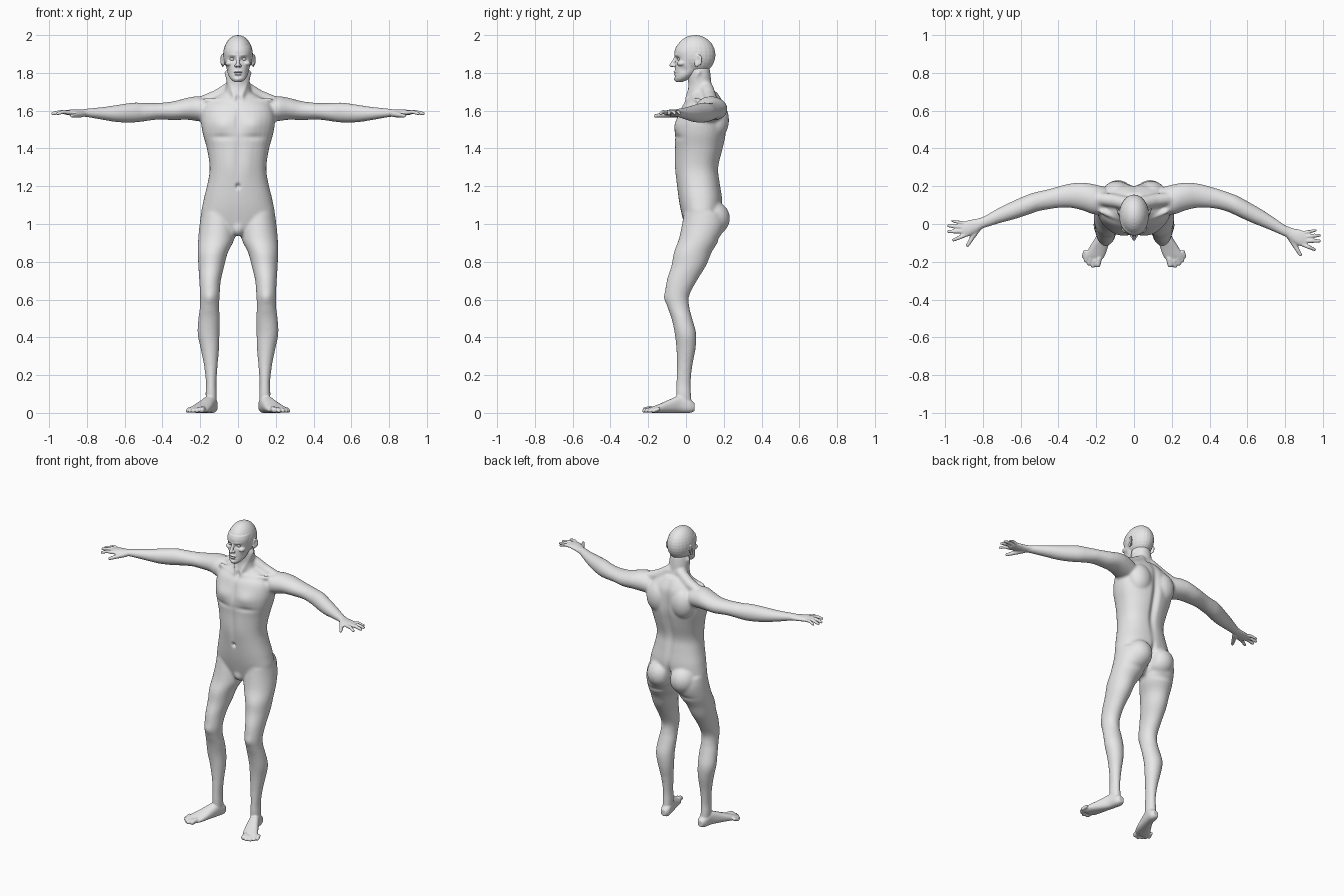
import bpy, bmesh, math
from mathutils import Vector, Matrix

skin = bpy.data.materials.new("grey_skin")
skin.diffuse_color = (0.8, 0.8, 0.8, 1)


def loft(bm, rows, axis="z", power=2.0, sides=32, steps=4):
    """Smooth closed loft; each row is position on axis, two centres, two radii."""
    rows = [Vector(r) for r in rows]
    pts = []
    for i in range(len(rows) - 1):
        p0, p1, p2 = rows[max(i - 1, 0)], rows[i], rows[i + 1]
        p3 = rows[min(i + 2, len(rows) - 1)]
        for k in range(steps):
            t = k / steps
            pts.append(0.5 * (2 * p1 + (p2 - p0) * t + (2 * p0 - 5 * p1 + 4 * p2 - p3) * t * t
                              + (3 * p1 - p0 - 3 * p2 + p3) * t ** 3))
    pts.append(rows[-1])
    rings = []
    for t, a, b, ra, rb in pts:
        ring = []
        for s in range(sides):
            c, d = math.cos(2 * math.pi * s / sides), math.sin(2 * math.pi * s / sides)
            u = a + ra * math.copysign(abs(c) ** (2 / power), c)
            w = b + rb * math.copysign(abs(d) ** (2 / power), d)
            co = {"z": (u, w, t), "x": (t, u, w), "y": (u, t, w)}[axis]
            ring.append(bm.verts.new(co))
        rings.append(ring)
    for r, q in zip(rings, rings[1:]):
        for s in range(sides):
            bm.faces.new((r[s], r[(s + 1) % sides], q[(s + 1) % sides], q[s]))
    bm.faces.new(rings[0])
    bm.faces.new(rings[-1])


def blob(bm, centre, radii, turn=0.0):
    m = Matrix.Translation(centre) @ Matrix.Rotation(turn, 4, "Z") @ Matrix.Diagonal((*radii, 1))
    bmesh.ops.create_uvsphere(bm, u_segments=24, v_segments=16, radius=1, matrix=m)


def tube(bm, *pts):
    """Rounded limb through points of x, y, z, radius."""
    for p in pts:
        blob(bm, p[:3], (p[3],) * 3)
    for p, q in zip(pts, pts[1:]):
        a, b = Vector(p[:3]), Vector(q[:3])
        rot = (b - a).to_track_quat("Z", "Y").to_matrix().to_4x4()
        bmesh.ops.create_cone(bm, cap_ends=True, segments=20, radius1=p[3], radius2=q[3],
                              depth=(b - a).length, matrix=Matrix.Translation((a + b) / 2) @ rot)


def mirror(bm):
    geom = bmesh.ops.duplicate(bm, geom=bm.verts[:] + bm.edges[:] + bm.faces[:])["geom"]
    for v in geom:
        if isinstance(v, bmesh.types.BMVert):
            v.co.x *= -1


def add_object(bm, name):
    mesh = bpy.data.meshes.new(name)
    bmesh.ops.recalc_face_normals(bm, faces=bm.faces[:])
    bm.to_mesh(mesh)
    bm.free()
    obj = bpy.data.objects.new(name, mesh)
    bpy.context.collection.objects.link(obj)
    return obj


def fuse(bm, name, voxel, smooth):
    """Melt overlapping parts into one skin and relax it; returns the object."""
    obj = add_object(bm, name)
    rem = obj.modifiers.new("fuse", "REMESH")
    rem.mode, rem.voxel_size = "VOXEL", voxel
    sm = obj.modifiers.new("relax", "SMOOTH")
    sm.factor, sm.iterations = 0.5, smooth
    deps = bpy.context.evaluated_depsgraph_get()
    mesh = bpy.data.meshes.new_from_object(obj.evaluated_get(deps))
    obj.modifiers.clear()
    obj.data = mesh
    return obj


def sculpt(obj, strokes):
    """Soft mirrored brush strokes: centre, brush radii, push."""
    for c, r, p in strokes:
        for s in ((1, -1) if c[0] else (1,)):
            for v in obj.data.vertices:
                x, y, z = v.co
                d = ((x - s * c[0]) / r[0]) ** 2 + ((y - c[1]) / r[1]) ** 2 + ((z - c[2]) / r[2]) ** 2
                if d < 6:
                    v.co += Vector((s * p[0], p[1], p[2])) * math.exp(-d)


def finish(obj):
    obj.data.materials.clear()
    obj.data.materials.append(skin)
    for f in obj.data.polygons:
        f.use_smooth = True
        f.material_index = 0


# Leg, arm and paired muscles
bm = bmesh.new()
loft(bm, [(1.06, .11, .09, .085, .10), (1.0, .108, .092, .095, .113), (.92, .115, .07, .096, .108),
          (.85, .133, .036, .08, .1), (.78, .141, .015, .069, .092), (.7, .148, -.022, .057, .08),
          (.62, .149, -.047, .052, .064), (.56, .151, -.04, .051, .058), (.5, .153, -.022, .057, .055),
          (.42, .156, -.003, .058, .057), (.34, .149, 0, .049, .051), (.25, .144, -.007, .036, .041),
          (.16, .142, -.013, .028, .038), (.1, .142, -.013, .03, .04), (.03, .14, -.008, .028, .042)])
loft(bm, [(.15, .125, 1.6, .07, .06), (.21, .13, 1.61, .08, .066), (.27, .145, 1.61, .074, .058),
          (.34, .15, 1.6, .064, .05), (.42, .138, 1.597, .055, .044), (.5, .118, 1.592, .052, .049),
          (.55, .1, 1.59, .054, .053), (.63, .065, 1.585, .05, .047), (.71, .03, 1.585, .042, .035),
          (.79, -.01, 1.588, .032, .024), (.83, -.03, 1.588, .03, .019)], "x")
blob(bm, (.085, .14, 1.03), (.087, .093, .092))
blob(bm, (.09, .16, 1.55), (.08, .068, .1))
tube(bm, (.04, .11, 1.72, .035), (.11, .125, 1.675, .036), (.2, .135, 1.64, .034))
tube(bm, (.06, .065, 1.8, .014), (.014, .004, 1.665, .013))
tube(bm, (.02, .005, 1.652, .012), (.17, .065, 1.655, .014))
mirror(bm)
# Torso, neck and groin
loft(bm, [(1.7, 0, .095, .07, .07), (1.66, 0, .1, .14, .09), (1.62, 0, .092, .185, .115),
          (1.55, 0, .083, .196, .13), (1.48, 0, .077, .187, .136), (1.4, 0, .07, .165, .127),
          (1.3, 0, .058, .15, .115), (1.22, 0, .065, .16, .115), (1.12, 0, .078, .184, .115),
          (1.04, 0, .08, .19, .1), (.97, 0, .07, .12, .07), (.94, 0, .06, .05, .04)], power=2.3)
loft(bm, [(1.6, 0, .085, .08, .07), (1.68, 0, .08, .073, .073), (1.73, 0, .075, .064, .063),
          (1.78, 0, .07, .062, .062), (1.83, 0, .065, .055, .06)])
blob(bm, (0, .025, .98), (.037, .04, .045))
core = fuse(bm, "core", .008, 6)

# Palms, fingers, feet and toes
bm = bmesh.new()
loft(bm, [(.77, 0, 1.588, .026, .018), (.81, -.02, 1.588, .031, .019), (.84, -.035, 1.588, .037, .018),
          (.88, -.049, 1.59, .043, .016), (.912, -.055, 1.59, .038, .012)], "x")
fingers = [(-.022, .962, -.008, .009), (-.043, .98, -.035, .0105),
           (-.064, .981, -.065, .011), (-.084, .955, -.11, .0105)]
for by, tx, ty, r in fingers:
    tube(bm, (.895, by, 1.59, r + .001), ((.895 + tx) / 2, (by + ty) / 2, 1.594, r),
         (tx, ty, 1.584, r - .002))
tube(bm, (.825, -.045, 1.582, .017), (.855, -.095, 1.577, .013), (.88, -.137, 1.573, .0095))
loft(bm, [(.046, .138, .03, .018, .02), (.02, .138, .036, .031, .036), (-.03, .148, .046, .034, .046),
          (-.08, .168, .037, .041, .037), (-.13, .19, .026, .05, .026), (-.17, .208, .018, .053, .018),
          (-.188, .215, .014, .045, .013)], "y", power=2.4)
toes = [(.178, .192, -.214, .016), (.2, .217, -.221, .0115), (.218, .238, -.209, .0115),
        (.235, .255, -.193, .011), (.248, .266, -.172, .0105)]
for bx, tx, ty, r in toes:
    tube(bm, (bx, -.155, .018, r), ((bx + tx) / 2 + .002, ty + .025, .02, r), (tx, ty, r, r))
mirror(bm)
bm.from_mesh(core.data)
bpy.data.objects.remove(core)
# The left hand sits slightly further back than the right one
for v in bm.verts:
    v.co.y -= math.copysign(.025, v.co.x) * min(max((abs(v.co.x) - .45) / .4, 0), 1)
body = fuse(bm, "body", .005, 2)
sculpt(body, [
    ((0, -.05, 1.2), (.011, .04, .013), (0, .016, 0)),       # navel
    ((0, -.055, 1.35), (.014, .05, .13), (0, .005, 0)),      # belly midline
    ((0, -.05, 1.55), (.016, .05, .06), (0, .008, 0)),       # breastbone
    ((.085, -.045, 1.53), (.06, .06, .045), (0, -.014, 0)),  # chest muscle
    ((.09, -.05, 1.46), (.06, .06, .016), (0, .006, 0)),     # chest crease
    ((.05, -.05, 1.33), (.03, .05, .1), (0, -.004, 0)),      # belly muscle
    ((0, .2, 1.42), (.022, .07, .2), (0, -.02, 0)),          # spine groove
    ((0, .2, 1.02), (.015, .1, .075), (0, -.032, 0)),        # seat cleft
    ((.1, .16, .925), (.06, .06, .016), (0, -.007, 0)),      # seat fold
    ((.15, -.11, .61), (.028, .04, .03), (0, -.007, 0)),     # kneecap
    ((0, .0, 1.665), (.014, .03, .016), (0, .008, 0)),       # throat notch
])
finish(body)

# Head: ears, nostrils and cheekbones, then skull, jaw, nose and lips
bm = bmesh.new()
blob(bm, (.084, .066, 1.868), (.0075, .021, .031), -.35)
blob(bm, (.08, .057, 1.847), (.007, .012, .016))
blob(bm, (.011, -.064, 1.838), (.008, .011, .008))
blob(bm, (.045, -.022, 1.85), (.022, .026, .016))
mirror(bm)
blob(bm, (0, .048, 1.895), (.079, .108, .105))
loft(bm, [(1.752, 0, -.036, .02, .018), (1.77, 0, -.02, .041, .041), (1.8, 0, .002, .056, .061),
          (1.83, 0, .01, .063, .067), (1.87, 0, .016, .07, .07), (1.91, 0, .022, .074, .083),
          (1.94, 0, .03, .07, .082)])
tube(bm, (0, -.054, 1.882, .009), (0, -.066, 1.858, .0095), (0, -.077, 1.841, .0105))
blob(bm, (0, -.056, 1.805), (.023, .011, .0065))
blob(bm, (0, -.055, 1.793), (.02, .011, .0065))
blob(bm, (0, -.047, 1.768), (.02, .017, .014))
head = fuse(bm, "head", .0033, 3)
sculpt(head, [
    ((.03, -.052, 1.873), (.017, .03, .011), (0, .012, 0)),     # eye socket
    ((.03, -.055, 1.894), (.024, .03, .008), (0, -.004, 0)),    # brow
    ((0, -.064, 1.799), (.023, .03, .004), (0, .005, 0)),       # mouth line
    ((0, -.06, 1.781), (.022, .03, .006), (0, .004, 0)),        # chin crease
    ((.06, -.015, 1.815), (.02, .025, .02), (-.005, .002, 0)),  # cheek hollow
    ((.093, .062, 1.87), (.015, .011, .017), (-.006, 0, 0)),    # ear hollow
])
finish(head)

# Eyes
for side, label in ((1, "left"), (-1, "right")):
    bm = bmesh.new()
    blob(bm, (side * .03, -.033, 1.873), (.014, .0125, .0095))
    finish(add_object(bm, label + "_eye"))
